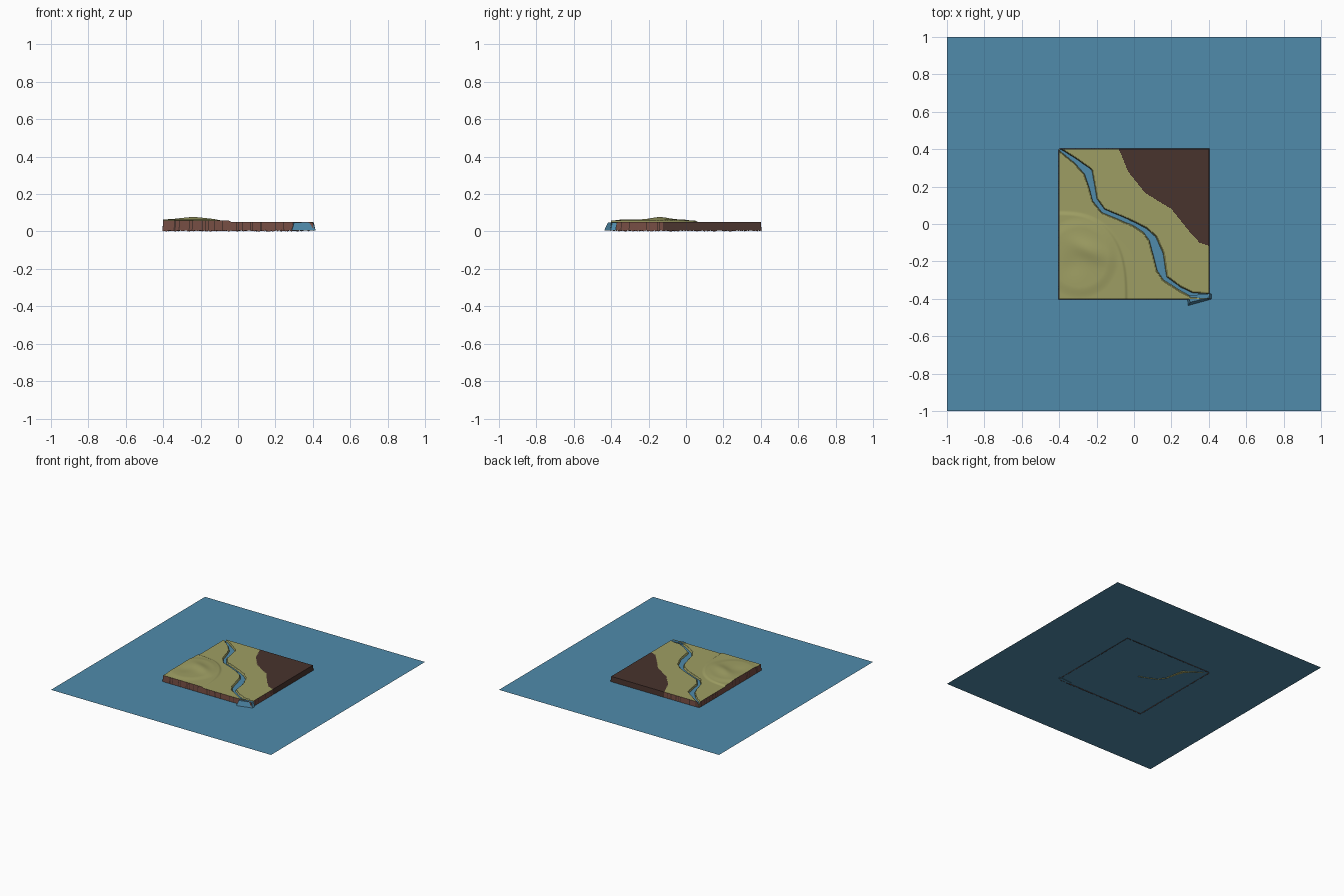
import bpy, bmesh, math, random
from mathutils import Vector

if "Cube" in bpy.data.objects:
    bpy.data.objects.remove(bpy.data.objects["Cube"])

random.seed(4)
HALF, N = 0.4, 150
SEA, RIVER_Z = 0.008, 0.036


def material(name, rgb):
    m = bpy.data.materials.new(name)
    lin = [((c / 255 + 0.055) / 1.055) ** 2.4 for c in rgb]
    m.diffuse_color = (*lin, 1)
    m.use_nodes = True
    m.node_tree.nodes["Principled BSDF"].inputs["Base Color"].default_value = m.diffuse_color
    return m


water = material("water blue", (80, 139, 171))
grass = material("olive grass", (158, 158, 99))
soil = material("dark soil", (72, 51, 45))
clay = material("red brown clay", (116, 76, 66))


def finish(bm, name, mats, smooth=False):
    me = bpy.data.meshes.new(name)
    bm.to_mesh(me)
    bm.free()
    for m in mats:
        me.materials.append(m)
    ob = bpy.data.objects.new(name, me)
    bpy.context.collection.objects.link(ob)
    if smooth:
        bpy.context.view_layer.objects.active = ob
        ob.select_set(True)
        bpy.ops.object.shade_smooth_by_angle(angle=math.radians(30))
        ob.select_set(False)
    return ob


# River course: x, y, half width
RIVER = [(-0.4, 0.4, .004), (-0.31, 0.335, .010), (-0.245, 0.277, .020), (-0.225, 0.2, .014),
         (-0.21, 0.13, .011), (-0.165, 0.07, .009), (-0.08, 0.035, .009), (0, 0, .010),
         (0.06, -0.035, .013), (0.1, -0.08, .020), (0.13, -0.165, .027), (0.145, -0.24, .023),
         (0.165, -0.29, .012), (0.245, -0.345, .009), (0.31, -0.378, .011), (0.4, -0.385, .012)]
# Edge of the ploughed dark field: x, y
FIELD = [(-0.085, 0.41), (-0.03, 0.277), (0.06, 0.165), (0.2, 0.08), (0.3, -0.045),
         (0.35, -0.1), (0.41, -0.12)]


def smoothstep(a, b, v):
    t = min(1, max(0, (v - a) / (b - a)))
    return t * t * (3 - 2 * t)


def river_gap(x, y):
    """Distance outside the river bank (negative in the channel)."""
    best = 9
    for (ax, ay, aw), (bx, by, bw) in zip(RIVER, RIVER[1:]):
        dx, dy = bx - ax, by - ay
        t = min(1, max(0, ((x - ax) * dx + (y - ay) * dy) / (dx * dx + dy * dy)))
        best = min(best, math.hypot(x - ax - t * dx, y - ay - t * dy) - aw - t * (bw - aw))
    return best


def in_field(x, y):
    for (ax, ay), (bx, by) in zip(FIELD, FIELD[1:]):
        if ax <= x <= bx:
            return y > ay + (by - ay) * (x - ax) / (bx - ax)
    return False


def height(x, y):
    z = 0.05
    # stepped plateau and rounded ridge in the front left
    e = (abs(x + .4) / .36) ** 2.6 + (abs(y + .4) / .46) ** 2.6
    z += 0.008 * (1 - smoothstep(0.93, 1.05, e))
    r = math.hypot((x + .29) / .20, (y + .18) / .21)
    z += 0.006 * (1 - smoothstep(0.75, 1.05, r))
    u = (x + .24) * .88 - (y + .14) * .47
    v = (x + .24) * .47 + (y + .14) * .88
    z += 0.013 * math.exp(-(u / .10) ** 2 - (v / .045) ** 2)
    z -= 0.005 * math.exp(-((x + .33) / .06) ** 2 - ((y + .22) / .06) ** 2)
    # river channel, deepest upstream
    bed = 0.004 if x < -0.03 else 0.022
    return bed + (z - bed) * smoothstep(-0.007, 0.005, river_gap(x, y))


# Sea plane
bm = bmesh.new()
bmesh.ops.create_grid(bm, x_segments=1, y_segments=1, size=1)
bmesh.ops.translate(bm, verts=bm.verts, vec=(0, 0, SEA))
finish(bm, "sea", [water])

# Land surface with ragged skirt
bm = bmesh.new()
bmesh.ops.create_grid(bm, x_segments=N, y_segments=N, size=HALF)
for v in bm.verts:
    v.co.z = height(v.co.x, v.co.y)
for f in bm.faces:
    c = f.calc_center_median()
    f.material_index = 1 if in_field(c.x, c.y) else 0
rim = [e for e in bm.edges if e.is_boundary]
walls = bmesh.ops.extrude_edge_only(bm, edges=rim)["geom"]
for v in (g for g in walls if isinstance(g, bmesh.types.BMVert)):
    v.co.x *= 1.01
    v.co.y *= 1.01
    v.co.z = random.uniform(0, 0.007)
for f in (g for g in walls if isinstance(g, bmesh.types.BMFace)):
    c = f.calc_center_median()
    f.material_index = 1 if in_field(c.x / 1.01, c.y / 1.01) or random.random() < 0.15 else 2
bmesh.ops.recalc_face_normals(bm, faces=bm.faces)
# open skin: make sure the ground faces up
if sum(f.normal.z * f.calc_area() for f in bm.faces) < 0:
    bmesh.ops.reverse_faces(bm, faces=bm.faces)
finish(bm, "land", [grass, soil, clay], True)

# River water ribbon
bm = bmesh.new()
rows = []
for i, (x, y, w) in enumerate(RIVER):
    a, b = RIVER[max(0, i - 1)], RIVER[min(len(RIVER) - 1, i + 1)]
    n = Vector((a[1] - b[1], b[0] - a[0])).normalized() * (w + 0.006)
    rows.append([bm.verts.new((max(-HALF, min(HALF, x + s * n.x)),
                               max(-HALF, min(HALF, y + s * n.y)), RIVER_Z)) for s in (-1, 1)])
for p, q in zip(rows, rows[1:]):
    bm.faces.new((p[0], q[0], q[1], p[1]))
finish(bm, "river", [water])

# Sloping outflow at the front right corner
bm = bmesh.new()
top = [(0.30, -0.418), (0.40, -0.395), (0.405, -0.372), (0.29, -0.383)]
low = [(0.288, -0.437), (0.415, -0.402), (0.415, -0.375), (0.285, -0.385)]
t = [bm.verts.new((x, y, 0.047)) for x, y in top]
b = [bm.verts.new((x, y, 0.006)) for x, y in low]
bm.faces.new(t)
bm.faces.new(b[::-1])
for i in range(4):
    j = (i + 1) % 4
    bm.faces.new((b[i], b[j], t[j], t[i]))
finish(bm, "waterfall", [water])
